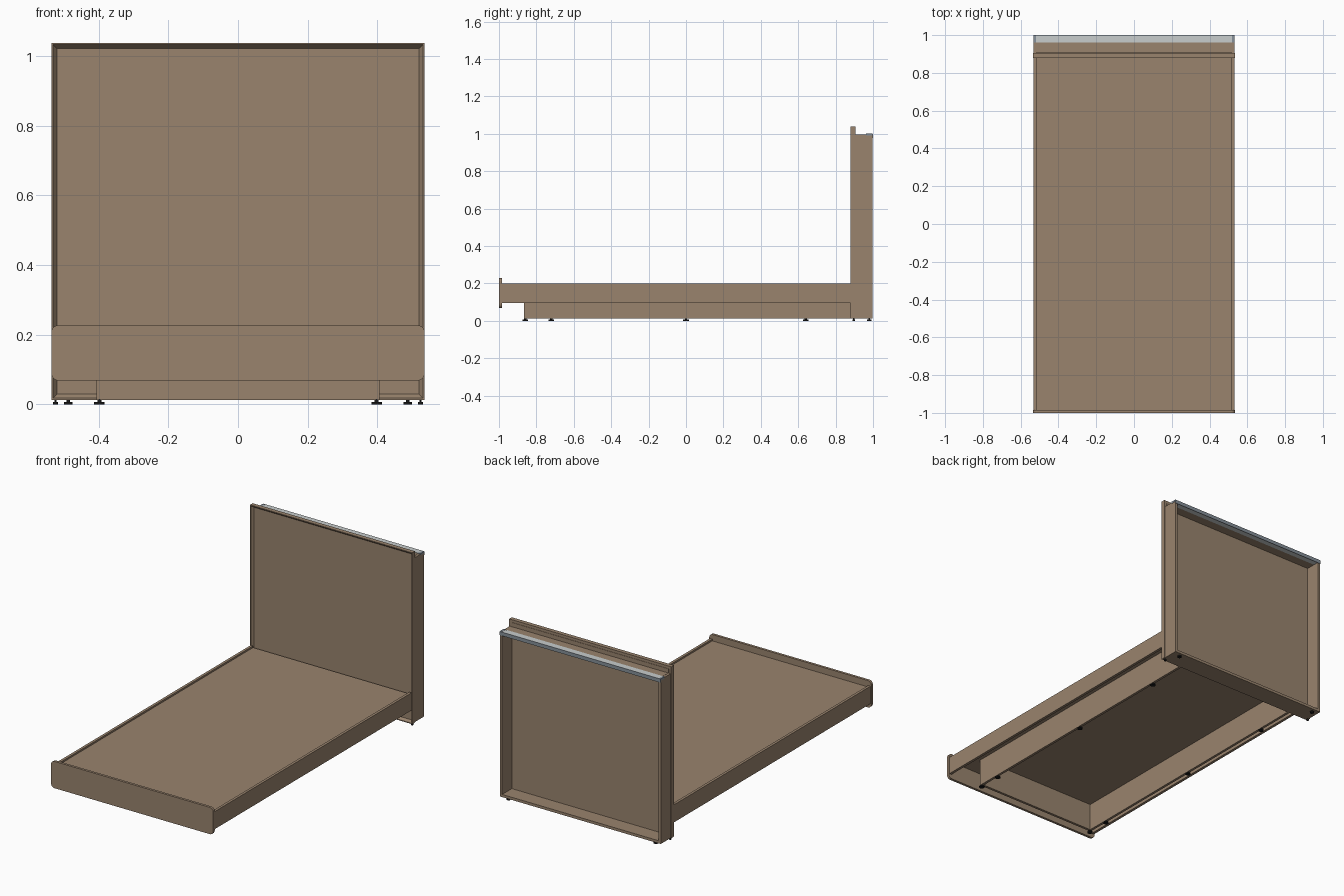
import bpy, bmesh

cube = bpy.data.objects.get("Cube")
if cube:
    bpy.data.objects.remove(cube, do_unlink=True)


def material(name, rgb):
    m = bpy.data.materials.new(name)
    m.use_nodes = True
    m.diffuse_color = (*rgb, 1)
    m.node_tree.nodes["Principled BSDF"].inputs["Base Color"].default_value = (*rgb, 1)
    return m


wood = material("warm brown wood", (0.32, 0.23, 0.155))
light_metal = material("light grey metal", (0.58, 0.61, 0.61))
dark_metal = material("blue grey metal", (0.24, 0.28, 0.32))
black = material("black plastic", (0.01, 0.01, 0.01))


def finish(bm, name, mat):
    bmesh.ops.recalc_face_normals(bm, faces=bm.faces)
    mesh = bpy.data.meshes.new(name)
    bm.to_mesh(mesh)
    bm.free()
    mesh.materials.append(mat)
    ob = bpy.data.objects.new(name, mesh)
    bpy.context.collection.objects.link(ob)
    return ob


def box(name, x, y, z, mat=wood, round_y=0):
    """Box from (low, high) ranges, optionally rounding the edges along y."""
    bm = bmesh.new()
    bmesh.ops.create_cube(bm, size=1)
    for v in bm.verts:
        for i, (lo, hi) in enumerate((x, y, z)):
            v.co[i] = hi if v.co[i] > 0 else lo
    if round_y:
        edges = [e for e in bm.edges if abs(e.verts[0].co.y - e.verts[1].co.y) > 0.001]
        bmesh.ops.bevel(bm, geom=edges, offset=round_y, segments=5, profile=0.5,
                        affect='EDGES')
    return finish(bm, name, mat)


def pair(name, x, y, z, mat=wood):
    """Matching boxes on the left (+x) and right (-x)."""
    box("left_" + name, x, y, z, mat)
    box("right_" + name, (-x[1], -x[0]), y, z, mat)


def foot(name, x, y, radius):
    """Levelling foot: a wide pad and a thin stem."""
    bm = bmesh.new()
    for r, lo, hi in ((radius, 0, 0.007), (radius * 0.4, 0.007, 0.016)):
        made = bmesh.ops.create_cone(bm, cap_ends=True, segments=16, radius1=r,
                                     radius2=r, depth=hi - lo)
        bmesh.ops.translate(bm, verts=made["verts"], vec=(x, y, (lo + hi) / 2))
    finish(bm, name, black)


def picture_frame(name, half, bottom, top, profile):
    """Rectangular moulding swept from (inset, y) profile points."""
    bm = bmesh.new()
    rings = []
    for inset, y in profile:
        w, lo, hi = half - inset, bottom + inset, top - inset
        rings.append([bm.verts.new((px, y, pz))
                      for px, pz in ((-w, lo), (w, lo), (w, hi), (-w, hi))])
    for a, b in zip(rings, rings[1:] + rings[:1]):
        for i in range(4):
            j = (i + 1) % 4
            bm.faces.new((a[i], a[j], b[j], b[i]))
    finish(bm, name, wood)


# Bed platform
box("footboard", (-0.536, 0.536), (-1, -0.985), (0.068, 0.228), round_y=0.022)
pair("side_rail", (0.516, 0.532), (-0.985, 0.88), (0.095, 0.2))
box("deck", (-0.516, 0.516), (-0.985, 0.88), (0.176, 0.19))

# Plinth under the deck, open below
pair("plinth_side", (0.391, 0.406), (-0.865, 0.88), (0.013, 0.176))
box("plinth_front", (-0.391, 0.391), (-0.865, -0.85), (0.013, 0.176))

# Headboard face with a sloping moulding around it
picture_frame("headboard_moulding", 0.536, 0.013, 1.038,
              [(0, 0.905), (0, 0.88), (0.005, 0.88), (0.017, 0.896), (0.017, 0.905)])
box("headboard_panel", (-0.52, 0.52), (0.895, 0.907), (0.029, 1.022))

# Headboard case, open at the back
pair("case_side", (0.517, 0.532), (0.905, 0.998), (0.013, 0.996))
box("case_bottom", (-0.517, 0.517), (0.905, 0.998), (0.013, 0.029))
box("case_top", (-0.517, 0.517), (0.905, 0.962), (0.982, 0.997))

# Metal strip along the back top edge
box("top_strip", (-0.52, 0.52), (0.962, 0.998), (0.982, 1.0), light_metal)
box("strip_back_edge", (-0.532, 0.532), (0.998, 1.0), (0.978, 1.0), dark_metal)
pair("strip_end_cap", (0.52, 0.533), (0.962, 0.998), (0.99, 1.001), dark_metal)

# Feet under the plinth and the headboard
for side, s in (("left", 1), ("right", -1)):
    for i, y in enumerate((-0.86, -0.72, 0, 0.64)):
        foot(f"{side}_plinth_foot_{i + 1}", s * 0.398, y, 0.015)
    foot(f"{side}_headboard_back_foot", s * 0.487, 0.98, 0.012)
    foot(f"{side}_headboard_front_foot", s * 0.524, 0.897, 0.007)
